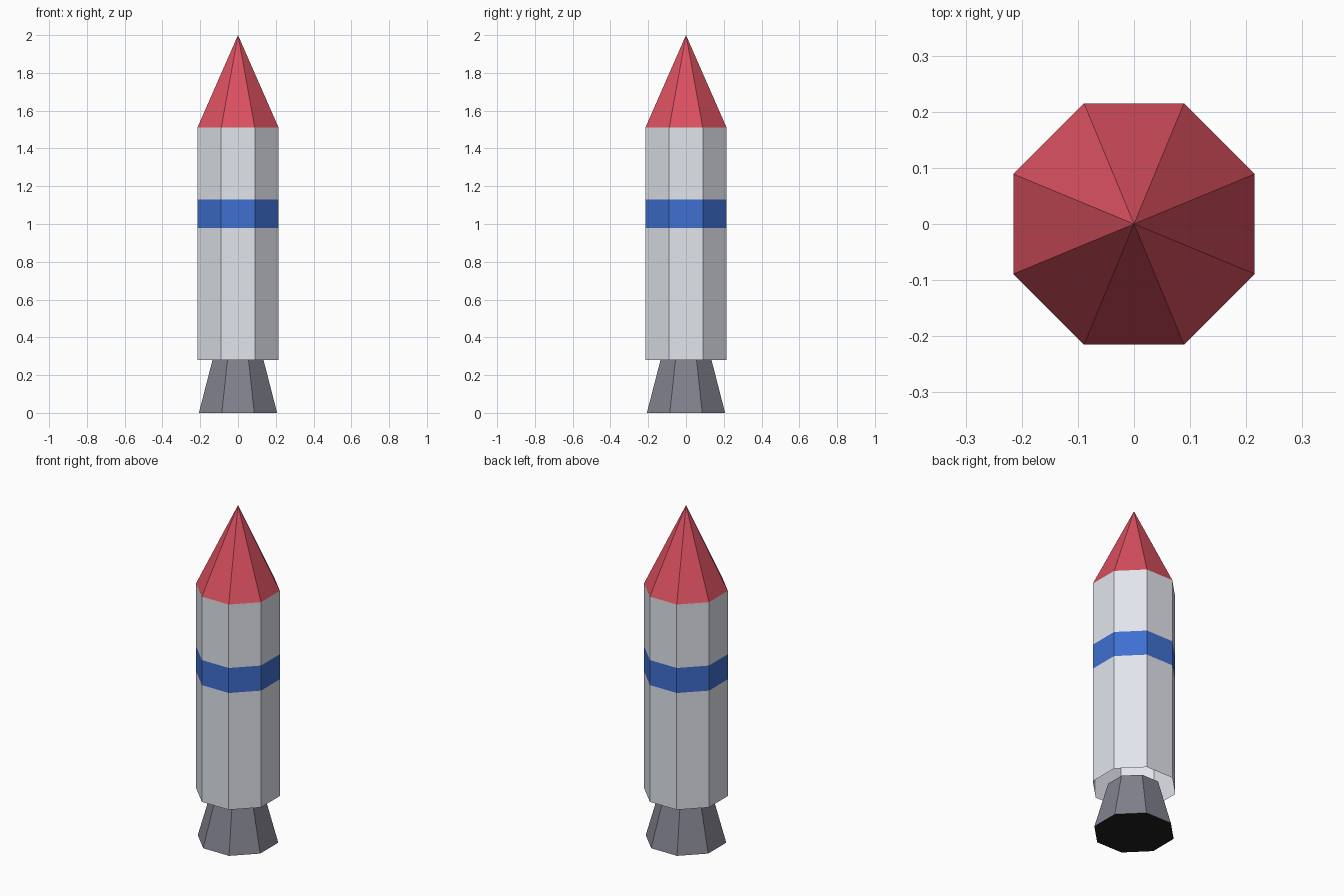
import bpy, bmesh, math

if "Cube" in bpy.data.objects:
    bpy.data.objects.remove(bpy.data.objects["Cube"])

SIDES = 8
CORNER = 1 / math.cos(math.pi / SIDES)  # flat-to-flat half width -> corner radius


def material(name, rgb):
    mat = bpy.data.materials.new(name)
    mat.diffuse_color = (*rgb, 1)
    mat.use_nodes = True
    mat.node_tree.nodes["Principled BSDF"].inputs["Base Color"].default_value = mat.diffuse_color
    return mat


def ring(bm, half_width, z):
    pts = [math.tau * (i + 0.5) / SIDES for i in range(SIDES)]
    r = half_width * CORNER
    return [bm.verts.new((r * math.cos(a), r * math.sin(a), z)) for a in pts]


def shell(name, profile, mat):
    """Open faceted tube through (half width, z) rings; zero width makes a tip."""
    bm = bmesh.new()
    rings = [ring(bm, w, z) if w else [bm.verts.new((0, 0, z))] * SIDES
             for w, z in profile]
    for low, high in zip(rings, rings[1:]):
        for i in range(SIDES):
            j = (i + 1) % SIDES
            corners = [low[i], low[j], high[j], high[i]]
            bm.faces.new(list(dict.fromkeys(corners)))
    return finish(name, bm, mat)


def finish(name, bm, mat):
    mesh = bpy.data.meshes.new(name)
    bm.to_mesh(mesh)
    bm.free()
    mesh.materials.append(mat)
    obj = bpy.data.objects.new(name, mesh)
    bpy.context.collection.objects.link(obj)
    return obj


white = material("hull_white", (0.75, 0.78, 0.83))
blue = material("band_blue", (0.05, 0.16, 0.63))
red = material("nose_red", (0.70, 0.08, 0.115))
grey = material("nozzle_grey", (0.22, 0.22, 0.27))
dark = material("exhaust_dark", (0.015, 0.015, 0.015))

# Hull, open at the bottom, with the coloured band between its two halves
W = 0.215
shell("lower_hull", [(W, 0.28), (W, 0.98)], white)
shell("hull_band", [(W, 0.98), (W, 1.13)], blue)
shell("upper_hull", [(W, 1.13), (W, 1.51)], white)

# Pointed nose
shell("nose_cone", [(W, 1.51), (0, 2.0)], red)

# Flared nozzle with a dark exhaust face
shell("nozzle", [(0.207, 0), (0.135, 0.28)], grey)
bm = bmesh.new()
bm.faces.new(list(reversed(ring(bm, 0.207, 0))))
finish("exhaust_face", bm, dark)
